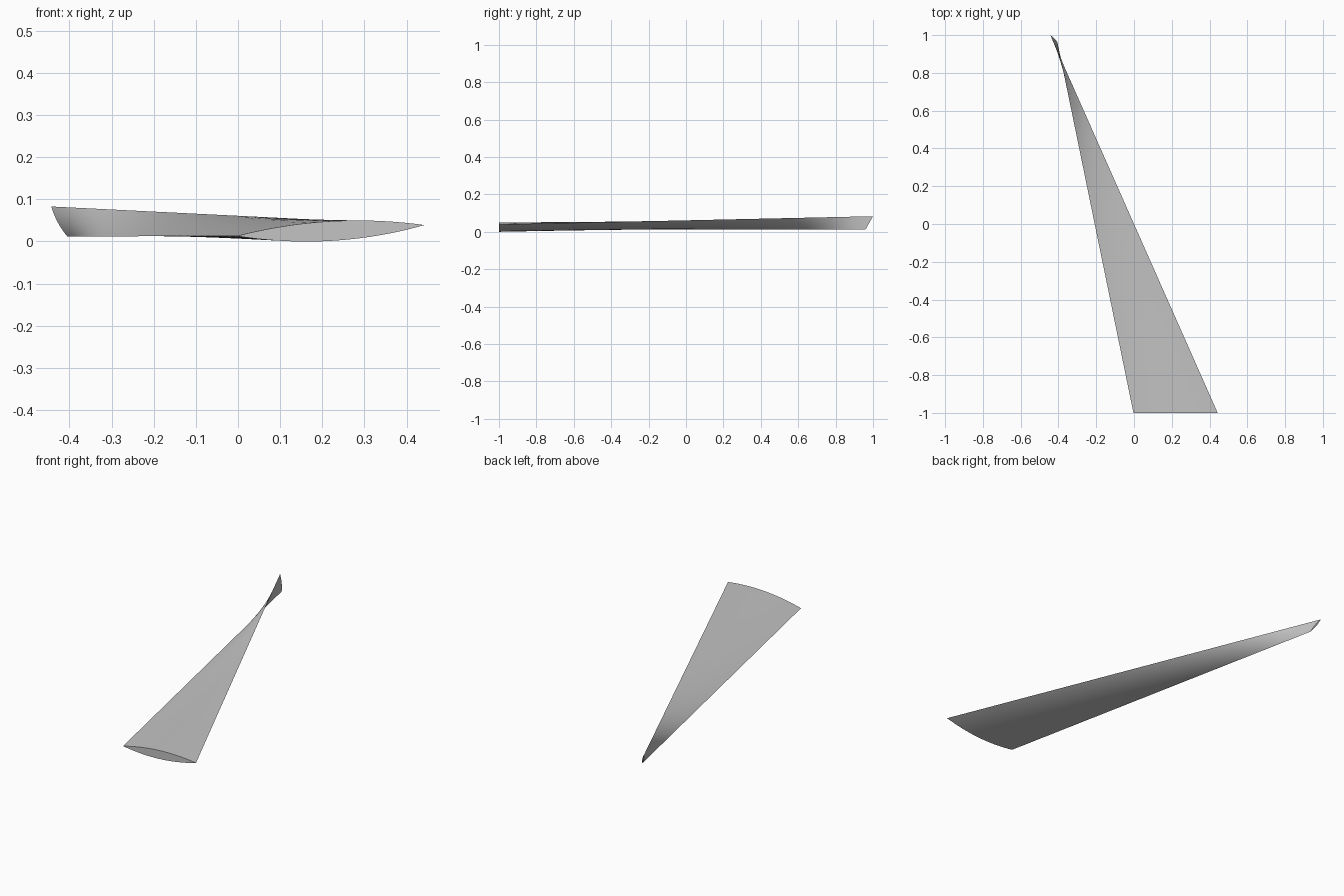
import bpy, bmesh, math
from mathutils import Vector

cube = bpy.data.objects.get("Cube")
if cube:
    bpy.data.objects.remove(cube)

CHORD_STEPS = 20
SPAN_STEPS = 24


def section(left, right, up_hint, top, bottom):
    """Closed lens-shaped loop: over the top from left to right, back underneath."""
    left, right = Vector(left), Vector(right)
    chord = (right - left).normalized()
    hint = Vector(up_hint)
    up = (hint - chord * hint.dot(chord)).normalized()
    loop = []
    for i in range(2 * CHORD_STEPS):
        over = i < CHORD_STEPS
        t = i / CHORD_STEPS if over else 2 - i / CHORD_STEPS
        bulge = 4 * t * (1 - t) * (top if over else -bottom)
        loop.append(left.lerp(right, t) + up * bulge)
    return loop


# Root and twisted tip sections
root = section((-0.003, -1, 0.013), (0.443, -1, 0.039), (0, 0, 1), 0.022, 0.0245)
tip = section((-0.405, 0.96, 0.012), (-0.443, 1, 0.083), (-1, 0, 0), 0.0045, 0.0045)

# Blade skin ruled between the two sections, with flat end caps
bm = bmesh.new()
rings = []
for s in range(SPAN_STEPS + 1):
    f = s / SPAN_STEPS
    rings.append([bm.verts.new(a.lerp(b, f)) for a, b in zip(root, tip)])
count = len(root)
for r0, r1 in zip(rings, rings[1:]):
    for i in range(count):
        j = (i + 1) % count
        bm.faces.new((r0[i], r0[j], r1[j], r1[i]))
bm.faces.new(rings[0])
bm.faces.new(rings[-1])
bmesh.ops.recalc_face_normals(bm, faces=bm.faces)

mesh = bpy.data.meshes.new("twisted_blade")
bm.to_mesh(mesh)
bm.free()
blade = bpy.data.objects.new("twisted_blade", mesh)
bpy.context.collection.objects.link(blade)

# Plain grey material
grey = bpy.data.materials.new("light_grey")
grey.use_nodes = True
colour = (0.55, 0.55, 0.55, 1)
grey.diffuse_color = colour
grey.node_tree.nodes["Principled BSDF"].inputs["Base Color"].default_value = colour
mesh.materials.append(grey)

# Smooth skin with sharp edges
bpy.ops.object.select_all(action="DESELECT")
blade.select_set(True)
bpy.context.view_layer.objects.active = blade
bpy.ops.object.shade_smooth_by_angle(angle=math.radians(20))
